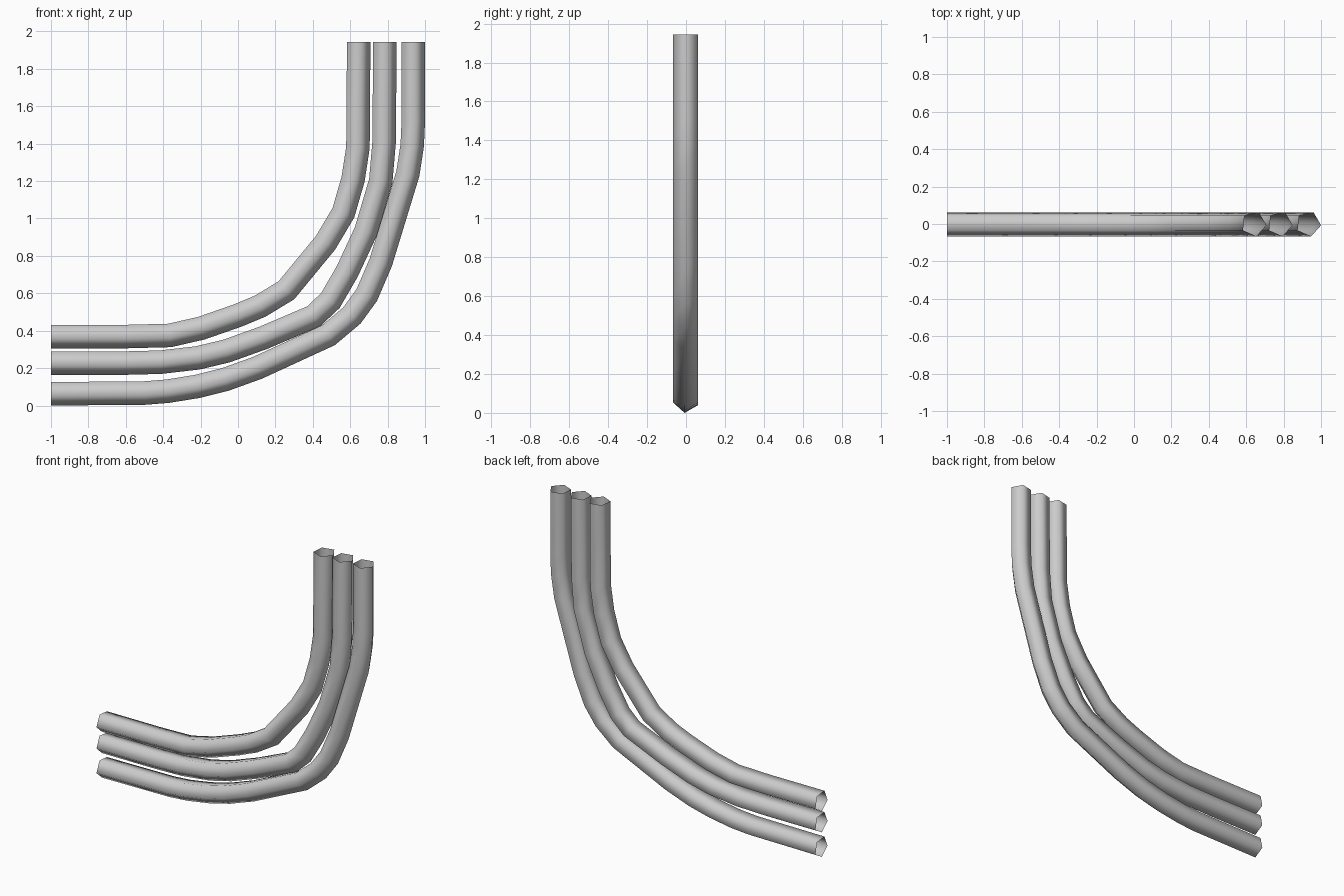
import bpy, bmesh, math
from mathutils import Vector

if "Cube" in bpy.data.objects:
    bpy.data.objects.remove(bpy.data.objects["Cube"])

SIDES, RADIUS, TILT = 5, 0.0675, math.radians(-6)

# Centre lines (x, z) of the three nested bends
PATHS = {
    "outer_pipe": [(-1, .061), (-.5, .065), (-.375, .075), (-.22, .10), (-.07, .137),
                   (.105, .20), (.485, .375), (.61, .48), (.69, .59), (.765, .765),
                   (.91, 1.24), (.933, 1.39), (.939, 1.52), (.939, 1.943)],
    "middle_pipe": [(-1, .225), (-.61, .225), (-.415, .23), (-.215, .253), (-.06, .29),
                    (.135, .36), (.405, .475), (.495, .56), (.585, .715), (.685, .93),
                    (.765, 1.2), (.783, 1.41), (.787, 1.943)],
    "inner_pipe": [(-1, .367), (-.6, .367), (-.365, .373), (-.195, .412), (0, .48),
                   (.12, .53), (.26, .615), (.47, .87), (.565, 1.03), (.617, 1.21),
                   (.643, 1.38), (.647, 1.943)],
}


def sweep_pipe(name, path):
    """Open five-sided tube with mitred joints."""
    pts = [Vector(p) for p in path]
    dirs = [(b - a).normalized() for a, b in zip(pts, pts[1:])]
    dirs[0], dirs[-1] = Vector((1, 0)), Vector((0, 1))
    bm = bmesh.new()
    rings = []
    for i, p in enumerate(pts):
        before, after = dirs[max(i - 1, 0)], dirs[min(i, len(dirs) - 1)]
        t = (before + after).normalized()
        mitre = 1 / t.dot(after)
        out = Vector((t.y, -t.x)) * mitre      # towards outside of the bend
        ring = []
        for k in range(SIDES):
            a = TILT + k * math.tau / SIDES
            q = p + out * (RADIUS * math.cos(a) - 0.006)
            ring.append(bm.verts.new((q.x, RADIUS * math.sin(a), q.y)))
        rings.append(ring)
    for r, s in zip(rings, rings[1:]):
        for k in range(SIDES):
            j = (k + 1) % SIDES
            bm.faces.new((r[k], r[j], s[j], s[k])).smooth = True
    # Face normals away from the centre line
    f = next(iter(bm.faces))
    if f.calc_center_median().z < pts[0].y and f.normal.z == 0:
        f.normal_update()
    bm.normal_update()
    bm.faces.ensure_lookup_table()
    f = bm.faces[0]
    c = f.calc_center_median()
    mid = (pts[0] + pts[1]) / 2
    if f.normal.dot(c - Vector((mid.x, 0, mid.y))) < 0:
        bmesh.ops.reverse_faces(bm, faces=bm.faces[:])
    mesh = bpy.data.meshes.new(name)
    bm.to_mesh(mesh)
    bm.free()
    bpy.context.collection.objects.link(bpy.data.objects.new(name, mesh))


for pipe_name, pipe_path in PATHS.items():
    sweep_pipe(pipe_name, pipe_path)
